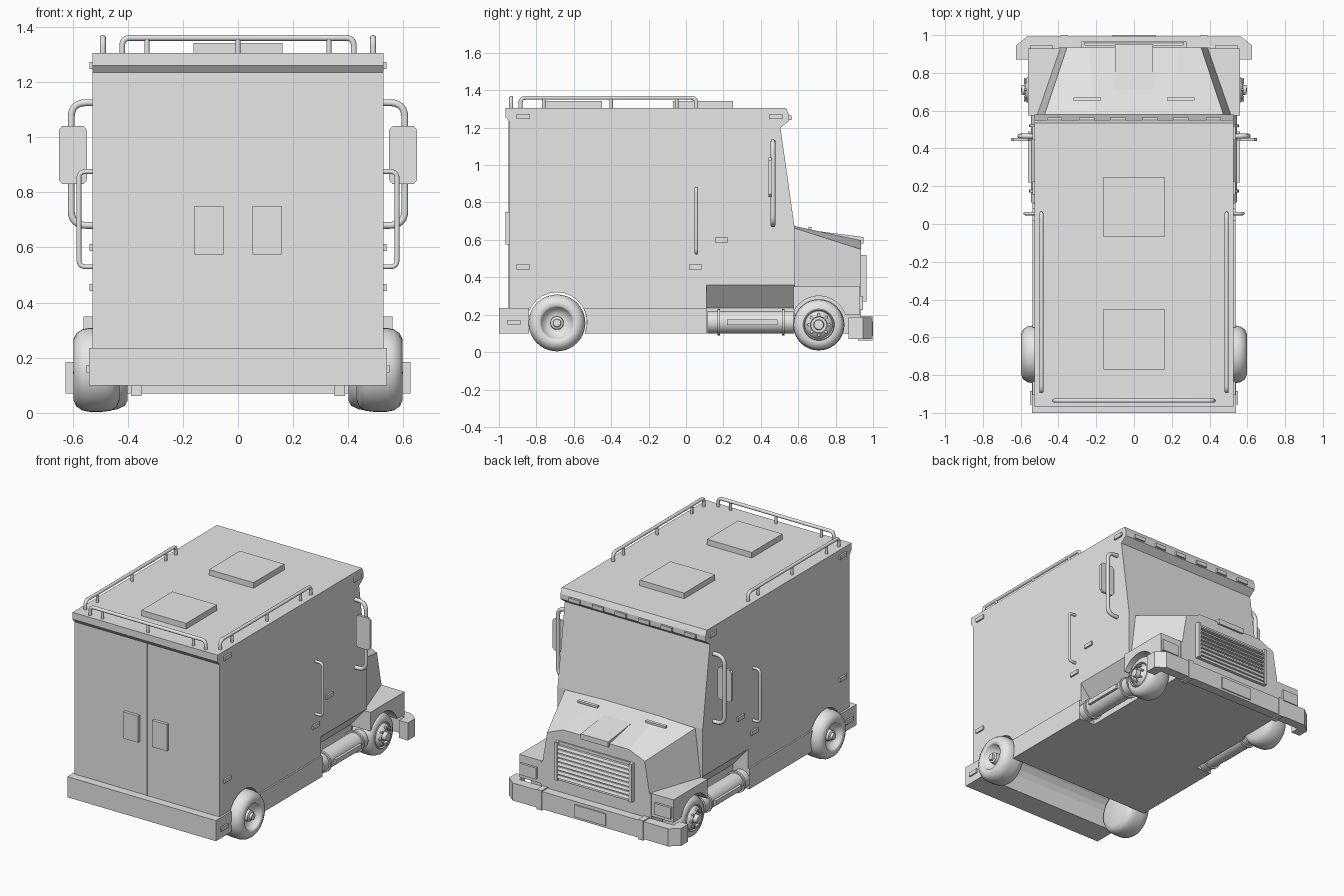
import bpy, bmesh, math
from mathutils import Vector, Matrix

grey = bpy.data.materials.new("plain grey")
grey.diffuse_color = (0.8, 0.8, 0.8, 1)


def finish(name, bm, smooth=False):
    bmesh.ops.recalc_face_normals(bm, faces=bm.faces)
    me = bpy.data.meshes.new(name)
    bm.to_mesh(me)
    bm.free()
    ob = bpy.data.objects.new(name, me)
    bpy.context.collection.objects.link(ob)
    me.materials.append(grey)
    if smooth:
        bpy.ops.object.select_all(action='DESELECT')
        ob.select_set(True)
        bpy.context.view_layer.objects.active = ob
        bpy.ops.object.shade_smooth_by_angle(angle=math.radians(40))
    return ob


def prism(name, pts, axis, a, b):
    """Extrude a 2D outline along x (points y,z), y (x,z) or z (x,y)."""
    put = {'x': lambda p, t: (t, p[0], p[1]), 'y': lambda p, t: (p[0], t, p[1]),
           'z': lambda p, t: (p[0], p[1], t)}[axis]
    bm = bmesh.new()
    lo = [bm.verts.new(put(p, a)) for p in pts]
    hi = [bm.verts.new(put(p, b)) for p in pts]
    bm.faces.new(lo)
    bm.faces.new(hi[::-1])
    for i in range(len(pts)):
        j = (i + 1) % len(pts)
        bm.faces.new((lo[i], lo[j], hi[j], hi[i]))
    return finish(name, bm)


def box(name, x, y, z):
    return prism(name, [(x[0], y[0]), (x[1], y[0]), (x[1], y[1]), (x[0], y[1])], 'z', *z)


def loft(name, rings):
    bm = bmesh.new()
    vs = [[bm.verts.new(p) for p in r] for r in rings]
    bm.faces.new(vs[0])
    bm.faces.new(vs[-1][::-1])
    for a, b in zip(vs, vs[1:]):
        for i in range(len(a)):
            j = (i + 1) % len(a)
            bm.faces.new((a[i], a[j], b[j], b[i]))
    return finish(name, bm)


def lathe(name, profile, centre, n=40):
    """Spin (radius, x) points around an axis parallel to x."""
    bm = bmesh.new()
    vs = [bm.verts.new((x, 0, r)) for r, x in profile]
    es = [bm.edges.new(p) for p in zip(vs, vs[1:])]
    bmesh.ops.spin(bm, geom=vs + es, cent=(0, 0, 0), axis=(1, 0, 0), angle=math.tau, steps=n)
    bmesh.ops.remove_doubles(bm, verts=bm.verts, dist=1e-5)
    bmesh.ops.translate(bm, verts=bm.verts, vec=centre)
    return finish(name, bm, True)


def rod(name, a, b, r, n=16):
    a, b = Vector(a), Vector(b)
    bm = bmesh.new()
    m = Matrix.Translation((a + b) / 2) @ (b - a).to_track_quat('Z', 'Y').to_matrix().to_4x4()
    bmesh.ops.create_cone(bm, cap_ends=True, segments=n, radius1=r, radius2=r, depth=(b - a).length, matrix=m)
    return finish(name, bm, True)


def tube(name, pts, r, bend):
    """Round bar along a path with rounded inner corners."""
    P = [Vector(p) for p in pts]
    path = [P[0]]
    for a, c, b in zip(P, P[1:], P[2:]):
        u, v = c + (a - c).normalized() * bend, c + (b - c).normalized() * bend
        for k in range(7):
            t = k / 6
            path.append(u * (1 - t) ** 2 + c * 2 * t * (1 - t) + v * t * t)
    path.append(P[-1])
    bm = bmesh.new()
    normal = (P[1] - P[0]).cross(P[2] - P[1]).normalized()
    rings = []
    for i, p in enumerate(path):
        d = (path[min(i + 1, len(path) - 1)] - path[max(i - 1, 0)]).normalized()
        side = d.cross(normal)
        rings.append([bm.verts.new(p + r * (math.cos(q) * normal + math.sin(q) * side))
                      for q in (k * math.tau / 10 for k in range(10))])
    for a, b in zip(rings, rings[1:]):
        for i in range(10):
            bm.faces.new((a[i], a[(i + 1) % 10], b[(i + 1) % 10], b[i]))
    bm.faces.new(rings[0])
    bm.faces.new(rings[-1])
    return finish(name, bm, True)


def arc(cy, cz, r, a0, a1, n=16):
    return [(cy + r * math.cos(math.radians(a0 + (a1 - a0) * k / n)),
             cz + r * math.sin(math.radians(a0 + (a1 - a0) * k / n))) for k in range(n + 1)]


# Cargo box and cab in one side outline, with rear wheel arch and step notch
arch = arc(-0.69, 0.16, 0.16, 202, -22)
body = [(-0.945, 0.1)] + arch + [(0.11, 0.1), (0.11, 0.36), (0.58, 0.36), (0.58, 0.67), (0.505, 1.2),
        (0.55, 1.235), (0.55, 1.27), (0.535, 1.305), (-0.965, 1.305), (-0.965, 1.26), (-0.945, 1.235)]
prism("body", body, 'x', -0.527, 0.527)
prism("step_well", [(-0.527, 0.36), (-0.42, 0.235), (-0.42, 0.1), (0.42, 0.1), (0.42, 0.235), (0.527, 0.36)],
      'y', 0.11, 0.58)
prism("rear_bumper", [(-1, 0.1), (-0.84, 0.1), (-0.84, 0.235), (-1, 0.235)], 'x', -0.54, 0.54)

# Rear doors, windows and roof hatches
box("door_seam", (-0.005, 0.005), (-0.95, -0.94), (0.235, 1.235))
for s in (-1, 1):
    box("rear_window", (s * 0.105 - 0.053, s * 0.105 + 0.053), (-0.965, -0.94), (0.575, 0.75))
for y in (-0.61, 0.09):
    box("roof_hatch", (-0.162, 0.162), (y - 0.16, y + 0.16), (1.3, 1.342))

# Roof rails
tube("rear_roof_rail", [(-0.42, -0.935, 1.3), (-0.42, -0.935, 1.36), (0.42, -0.935, 1.36), (0.42, -0.935, 1.3)], 0.011, 0.03)
for x in (-0.33, 0, 0.33):
    rod("rear_rail_post", (x, -0.935, 1.3), (x, -0.935, 1.36), 0.009)

# Bonnet: tapered crown over a straight nose
loft("bonnet", [
    [(-0.515, 0.575, 0.34), (-0.475, 0.575, 0.665), (-0.2, 0.575, 0.675), (0.2, 0.575, 0.675), (0.475, 0.575, 0.665), (0.515, 0.575, 0.34)],
    [(-0.39, 0.935, 0.34), (-0.355, 0.935, 0.55), (-0.24, 0.935, 0.598), (0.24, 0.935, 0.598), (0.355, 0.935, 0.55), (0.39, 0.935, 0.34)]])
box("nose", (-0.4, 0.4), (0.575, 0.935), (0.1, 0.345))
prism("bonnet_scoop", [(0.68, 0.65), (0.95, 0.615), (0.95, 0.58), (0.68, 0.62)], 'x', -0.1, 0.1)
prism("grille_frame", [(0.93, 0.27), (0.955, 0.27), (0.945, 0.52), (0.93, 0.52)], 'x', -0.28, 0.28)
for i in range(8):
    z = 0.295 + i * 0.028
    prism("grille_slat", [(0.94, z - 0.008), (0.966, z - 0.008), (0.958, z + 0.009), (0.94, z + 0.011)], 'x', -0.26, 0.26)
for s in (-1, 1):
    box("grille_side", sorted((s * 0.26, s * 0.28)), (0.94, 0.966), (0.27, 0.52))

# Front bumper with chamfered ends, and its number plate
prism("front_bumper", [(-0.625, 0.87), (-0.56, 0.87), (-0.56, 0.93), (0.56, 0.93), (0.56, 0.87), (0.625, 0.87),
      (0.625, 0.945), (0.565, 0.993), (-0.565, 0.993), (-0.625, 0.945)], 'z', 0.07, 0.185)
box("number_plate", (-0.115, 0.115), (0.99, 1.0), (0.085, 0.165))

# Front marker lights under the roof lip
for x in (-0.42, -0.25, -0.085, 0.085, 0.25, 0.42):
    box("front_marker", (x - 0.04, x + 0.04), (0.54, 0.563), (1.24, 1.265))

# Parts repeated on both sides
fender = [(0.93, 0.35), (0.575, 0.35), (0.575, 0.225)] + arc(0.71, 0.15, 0.15, 150, 20) + [(0.93, 0.2)]
skirt = [(0.11, 0.1), (0.11, 0.235)] + arc(-0.69, 0.16, 0.16, 28, -22)
for s in (-1, 1):
    def mx(a, b):
        return sorted((s * a, s * b))
    prism("side_skirt", skirt, 'x', *mx(0.5, 0.537))
    prism("front_fender", fender, 'x', *mx(0.39, 0.56))
    box("headlight", mx(0.43, 0.55), (0.9, 0.945), (0.225, 0.3))
    box("bumper_upright", mx(0.35, 0.388), (0.92, 0.998), (0.062, 0.192))
    prism("bonnet_vent", [(0.655, 0.655), (0.67, 0.655), (0.67, 0.668), (0.655, 0.671)], 'x', *mx(0.175, 0.32))

    # Fuel tank with straps and step plate
    rod("fuel_tank", (s * 0.485, 0.115, 0.16), (s * 0.485, 0.575, 0.16), 0.06, 24)
    for y in (0.175, 0.52):
        rod("tank_strap", (s * 0.485, y - 0.007, 0.16), (s * 0.485, y + 0.007, 0.16), 0.07, 24)
    box("tank_step", mx(0.53, 0.56), (0.22, 0.49), (0.145, 0.175))

    # Mirror, door handle and roof rail
    tube("mirror_bracket", [(s * 0.52, 0.465, 1.125), (s * 0.605, 0.465, 1.125), (s * 0.605, 0.465, 0.68), (s * 0.52, 0.465, 0.68)], 0.013, 0.055)
    prism("mirror", [(s * x, z) for x, z in ((0.56, 0.83), (0.637, 0.83), (0.65, 0.845), (0.65, 1.025),
          (0.637, 1.04), (0.56, 1.04), (0.548, 1.025), (0.548, 0.845))], 'y', 0.44, 0.456)
    tube("grab_handle", [(s * 0.52, 0.055, 0.875), (s * 0.577, 0.055, 0.875), (s * 0.577, 0.055, 0.53), (s * 0.52, 0.055, 0.53)], 0.009, 0.025)
    tube("side_roof_rail", [(s * 0.49, -0.885, 1.3), (s * 0.49, -0.885, 1.36), (s * 0.49, 0.055, 1.36), (s * 0.49, 0.055, 1.3)], 0.011, 0.03)
    for y in (-0.76, -0.4, -0.05):
        rod("side_rail_post", (s * 0.49, y, 1.3), (s * 0.49, y, 1.36), 0.009)
    for y, z in ((0.19, 0.6), (0.05, 0.455), (-0.87, 0.455), (-0.87, 1.26), (0.48, 1.26), (-0.92, 0.16)):
        out = 0.55 if z < 0.2 else 0.538
        box("side_marker", mx(0.5, out), (y - 0.035, y + 0.035), (z - 0.013, z + 0.013))

    # Wheels: rounded tyre, dished rim and hub
    lathe("rear_wheel", [(r, s * x) for r, x in ((0, 0.43), (0.11, 0.43), (0.135, 0.44), (0.148, 0.46), (0.152, 0.49),
          (0.152, 0.54), (0.147, 0.565), (0.132, 0.587), (0.11, 0.597), (0.09, 0.595), (0.085, 0.59), (0.08, 0.572),
          (0.05, 0.55), (0.036, 0.55), (0.034, 0.575), (0.022, 0.58), (0.02, 0.595), (0, 0.595))], (0, -0.69, 0.156))
    lathe("front_wheel", [(r, s * x) for r, x in ((0, 0.4), (0.1, 0.4), (0.12, 0.41), (0.134, 0.44), (0.137, 0.48),
          (0.134, 0.52), (0.122, 0.545), (0.1, 0.555), (0.084, 0.555), (0.08, 0.56), (0.074, 0.55), (0.066, 0.565),
          (0.045, 0.578), (0.042, 0.565), (0.028, 0.565), (0.025, 0.595), (0, 0.598))], (0, 0.71, 0.146))
    for k in range(8):
        q = k * math.tau / 8
        y, z = 0.71 + 0.055 * math.cos(q), 0.146 + 0.055 * math.sin(q)
        rod("wheel_nut", (s * 0.55, y, z), (s * 0.583, y, z), 0.008, 6)
